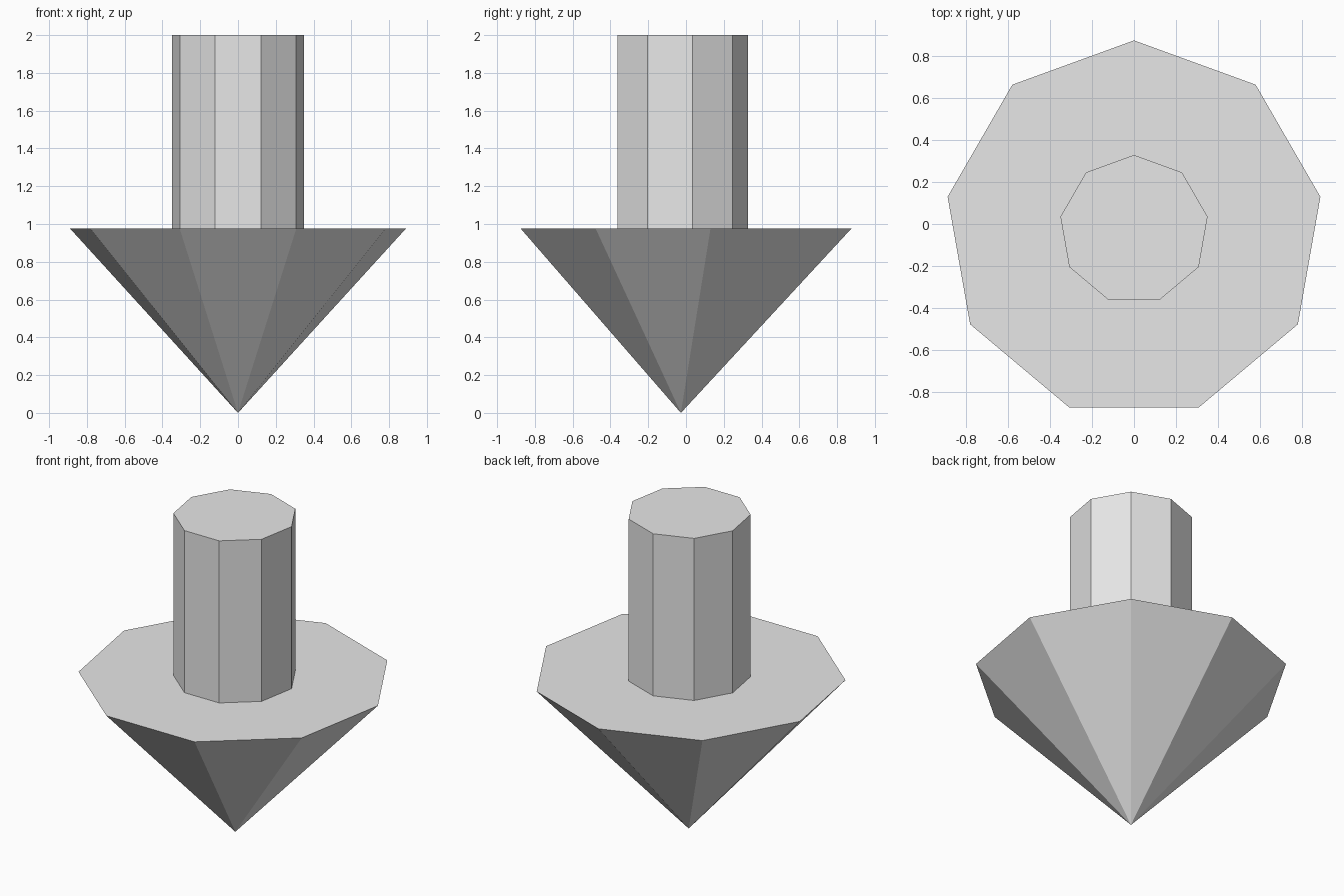
import bpy
import bmesh
from math import sin, cos, pi

cube = bpy.data.objects.get("Cube")
if cube:
    bpy.data.objects.remove(cube, do_unlink=True)

SIDES = 9
CENTRE_Y = -0.027
HEAD_TOP = 0.975

grey = bpy.data.materials.new("light_grey")
grey.use_nodes = True
grey.diffuse_color = (0.8, 0.8, 0.8, 1)
grey.node_tree.nodes["Principled BSDF"].inputs["Base Color"].default_value = (0.8, 0.8, 0.8, 1)


def ring(bm, radius, z):
    """Nine-sided ring with one corner pointing to the back."""
    angles = [2 * pi * i / SIDES for i in range(SIDES)]
    return [bm.verts.new((-radius * sin(a), radius * cos(a), z)) for a in angles]


def finish(bm, name):
    bmesh.ops.recalc_face_normals(bm, faces=bm.faces[:])
    mesh = bpy.data.meshes.new(name)
    bm.to_mesh(mesh)
    bm.free()
    mesh.materials.append(grey)
    obj = bpy.data.objects.new(name, mesh)
    obj.location.y = CENTRE_Y
    bpy.context.collection.objects.link(obj)


# Pointed head: a cone standing on its tip, with a flat top
bm = bmesh.new()
tip = bm.verts.new((0, 0, 0))
rim = ring(bm, 0.902, HEAD_TOP)
bm.faces.new(rim)
for i in range(SIDES):
    bm.faces.new((tip, rim[i - 1], rim[i]))
finish(bm, "pointed_head")

# Stem: a prism rising from the flat top, open where it meets the head
bm = bmesh.new()
low = ring(bm, 0.356, HEAD_TOP)
high = ring(bm, 0.356, 2.0)
bm.faces.new(high)
for i in range(SIDES):
    bm.faces.new((low[i - 1], low[i], high[i], high[i - 1]))
finish(bm, "stem")
